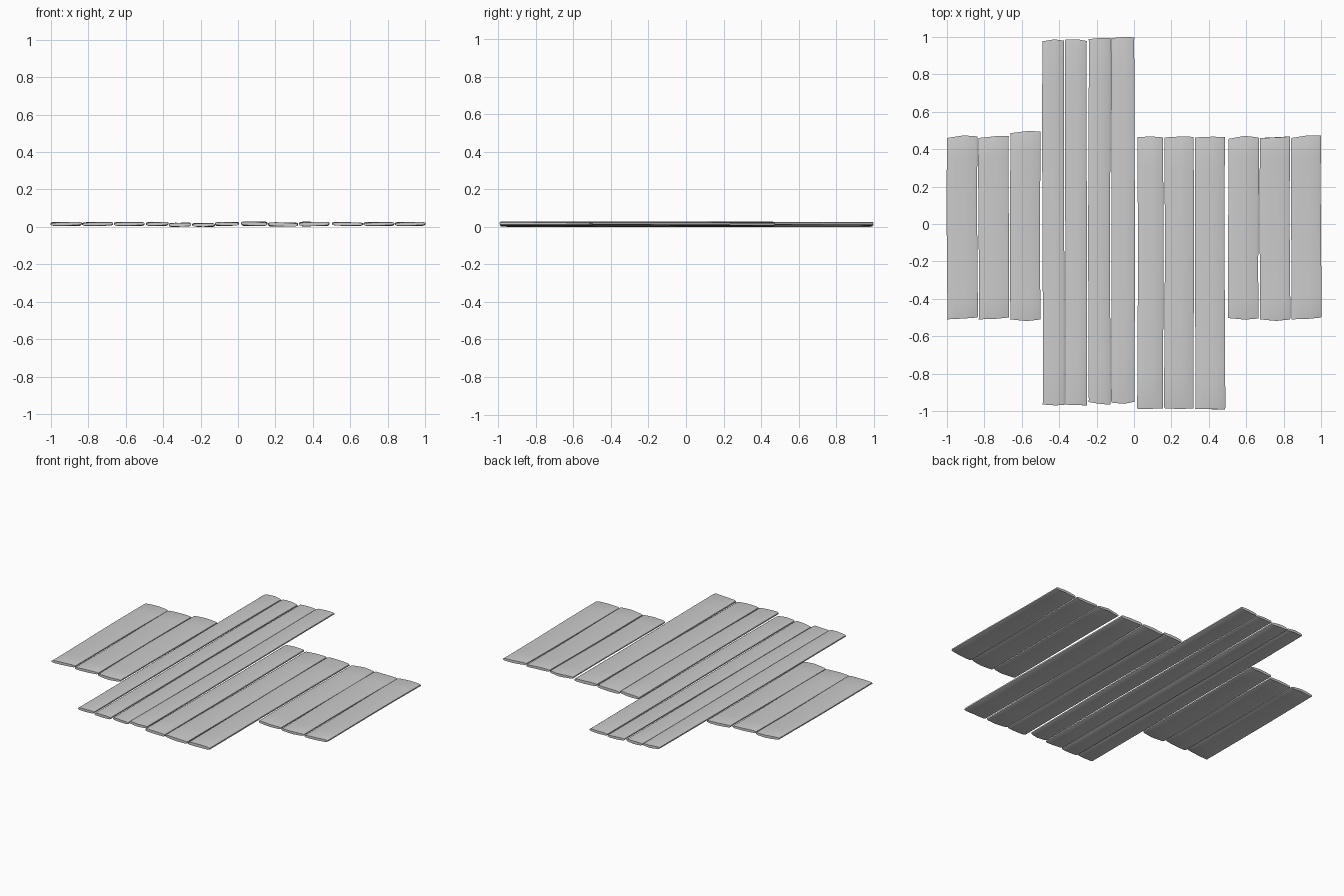
import bpy, bmesh, math, random

if "Cube" in bpy.data.objects:
    bpy.data.objects.remove(bpy.data.objects["Cube"])

random.seed(4)

# Rounded plank section: (across 0..1, height 0..1)
SECTION = [(0, .3), (0, .7), (.07, .93), (.3, 1), (.55, 1), (.93, .93), (1, .7),
           (1, .3), (.93, .07), (.55, 0), (.3, 0), (.07, .07)]
STATIONS = [0, .006, .12, .3, .5, .7, .88, .994, 1]


def end_y(u, left, mid, right):
    # Ragged end line, peaking past the middle of the plank
    return left + (mid - left) * u / .6 if u < .6 else mid + (right - mid) * (u - .6) / .4


def plank(name, x0, x1, low, high, z0, z1):
    bm = bmesh.new()
    rings = []
    phase = random.uniform(0, 6.28)
    for t in STATIONS:
        at_end = t in (0, 1)
        shrink = .85 if at_end else 1
        wob = .002 * math.sin(phase + 5 * t)
        ring = []
        for u, h in SECTION:
            y = end_y(u, *low) * (1 - t) + end_y(u, *high) * t
            x = x0 + (x1 - x0) * u
            if 0 < t < 1:
                x += wob
            tilt = .0025 * math.sin(phase + 3 * t) * (u - .5) * 2
            z = (z0 + z1) / 2 + (h - .5) * (z1 - z0) * shrink + tilt
            ring.append(bm.verts.new((x, y, max(0, z))))
        rings.append(ring)
    n = len(SECTION)
    for a, b in zip(rings, rings[1:]):
        for i in range(n):
            j = (i + 1) % n
            bm.faces.new((a[i], a[j], b[j], b[i]))
    bm.faces.new(rings[0])
    bm.faces.new(rings[-1])
    bmesh.ops.recalc_face_normals(bm, faces=bm.faces)
    me = bpy.data.meshes.new(name)
    bm.to_mesh(me)
    bm.free()
    ob = bpy.data.objects.new(name, me)
    bpy.context.collection.objects.link(ob)
    bpy.context.view_layer.objects.active = ob
    ob.select_set(True)
    bpy.ops.object.shade_smooth_by_angle(angle=math.radians(40))
    ob.select_set(False)


# x range, front end (left, mid, right), back end (left, mid, right), z range
PLANKS = [
    ("left_plank_1", -1.0, -.837, (-.51, -.505, -.50), (.46, .475, .468), .006, .026),
    ("left_plank_2", -.831, -.669, (-.51, -.507, -.50), (.46, .47, .47), .006, .025),
    ("left_plank_3", -.662, -.501, (-.51, -.52, -.51), (.485, .498, .495), .006, .026),
    ("back_plank_1", -.489, -.373, (-.965, -.97, -.968), (.977, .988, .98), .006, .026),
    ("back_plank_2", -.368, -.252, (-.966, -.968, -.97), (.985, .988, .978), .001, .022),
    ("back_plank_3", -.243, -.126, (-.952, -.963, -.966), (.988, .996, .994), .001, .020),
    ("back_plank_4", -.121, .003, (-.955, -.962, -.95), (.994, 1.0, .998), .006, .026),
    ("front_plank_1", .019, .156, (-.99, -.988, -.985), (.465, .468, .463), .006, .028),
    ("front_plank_2", .163, .319, (-.985, -.99, -.985), (.463, .468, .466), .002, .024),
    ("front_plank_3", .327, .486, (-.988, -.988, -.993), (.463, .467, .466), .004, .027),
    ("right_plank_1", .504, .666, (-.503, -.512, -.505), (.455, .473, .462), .006, .025),
    ("right_plank_2", .673, .834, (-.51, -.519, -.51), (.46, .462, .468), .006, .025),
    ("right_plank_3", .841, 1.0, (-.51, -.507, -.50), (.46, .475, .473), .006, .026),
]
for p in PLANKS:
    plank(*p)
